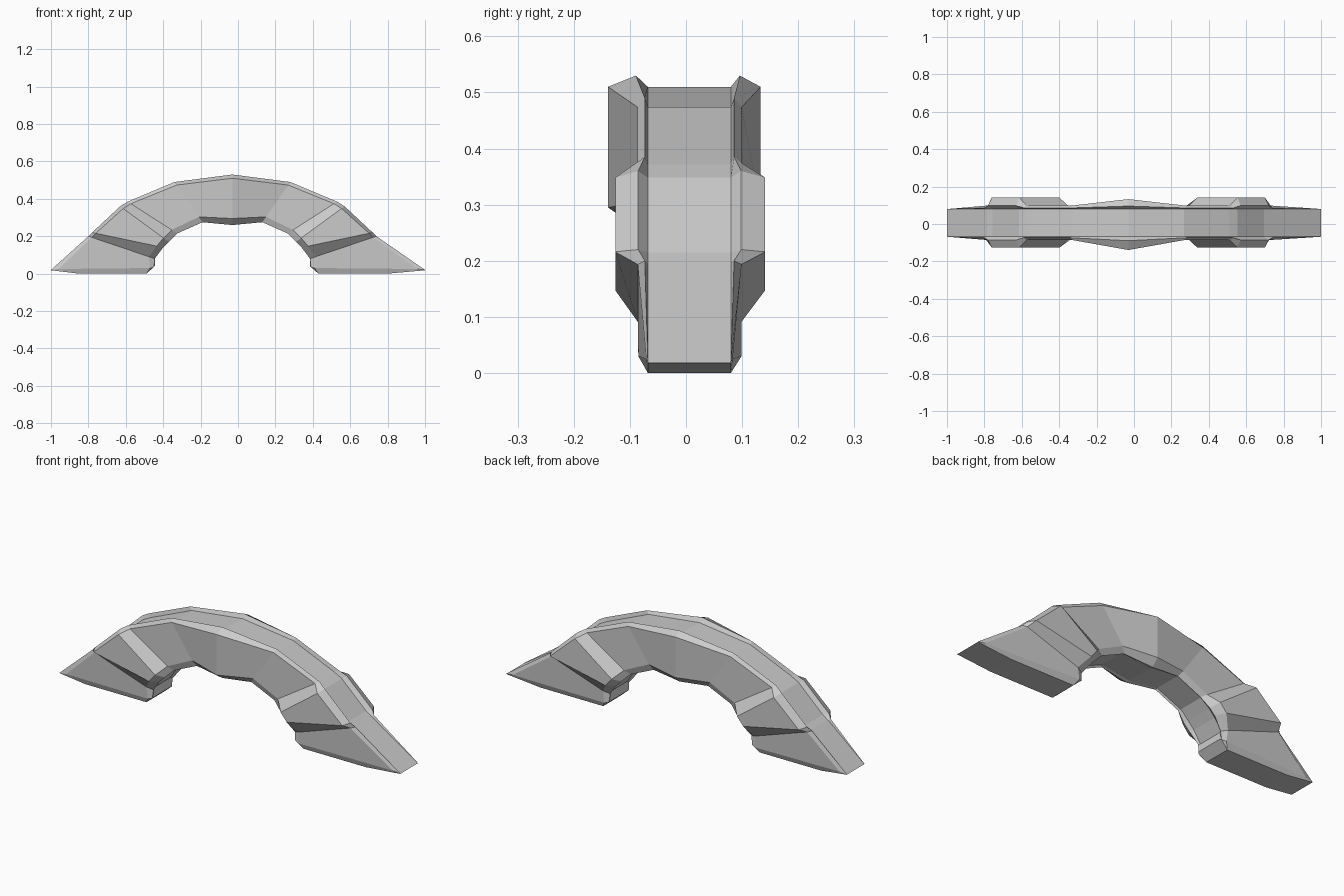
import bpy, bmesh
from mathutils import Vector

if "Cube" in bpy.data.objects:
    bpy.data.objects.remove(bpy.data.objects["Cube"])

AXIS = -0.03      # x of the crown
YF, YB = -0.068, 0.08   # edges of the central strip

# stations from right foot to crown:
# outer x, z, inner x, z, front width, back width, raised lip outer, lip inner
half = [
    (0.74, 0.20, 0.385, 0.08, 0.086, 0.099, 0.015, 0.010),
    (0.72, 0.22, 0.340, 0.14, 0.126, 0.141, 0.025, 0.015),
    (0.57, 0.36, 0.310, 0.17, 0.126, 0.141, 0.020, 0.015),
    (0.53, 0.385, 0.265, 0.215, 0.086, 0.099, 0.025, 0.015),
    (0.28, 0.49, 0.130, 0.275, 0.086, 0.099, 0.020, 0.010),
]
crown = (AXIS, 0.53, AXIS, 0.26, 0.139, 0.133, 0.02, 0.0)


def flip(s):
    return (2 * AXIS - s[0], s[1], 2 * AXIS - s[2], s[3], *s[4:])


def ring(s):
    """Chamfered section with small raised lips beside the central strip."""
    ox, oz, ix, iz, wf, wb, lo, li = s
    o, i = Vector((ox, 0, oz)), Vector((ix, 0, iz))
    d = (o - i).normalized()
    pts = []

    def side(y0, yw):
        yl = y0 + (yw - y0) * 0.3
        return [(i + d * li, y0), (i, yl), (i + d * 0.035, yw),
                (o - d * 0.02, yw), (o, yl), (o - d * lo, y0)]

    for p, y in side(YF, -wf) + side(YB, wb)[::-1]:
        pts.append(Vector((p.x, y, p.z)))
    return pts


def foot(sign):
    """Bottom and lower-edge rings of a foot."""
    tip = sign
    toe, heel = (0.8, 0.43) if sign > 0 else (-0.85, -0.49)
    lip = 0.39 if sign > 0 else -0.45
    flat, edge = [], []
    for y0, yw, rev in ((YF, -0.085, False), (YB, 0.099, True)):
        f = [(heel, y0, 0)] * 3 + [(toe, y0, 0)] * 3
        e = [(lip - sign * .005, y0, .04), (lip, (y0 + yw) / 2, .035),
             (lip + sign * .02, yw, .03), (tip * 0.96, y0 * 1.04, .025),
             (tip, y0, .02), (tip, y0, .018)]
        flat += f[::-1] if rev else f
        edge += e[::-1] if rev else e
    return [[Vector(p) for p in flat], [Vector(p) for p in edge]]


# arch: loft all rings from right foot to left foot
rings = foot(1) + [ring(s) for s in half] + [ring(crown)]
rings += [ring(flip(s)) for s in reversed(half)] + foot(-1)[::-1]

bm = bmesh.new()
loops = [[bm.verts.new(p) for p in r] for r in rings]
for a, b in zip(loops, loops[1:]):
    n = len(a)
    for k in range(n):
        bm.faces.new((a[k], a[(k + 1) % n], b[(k + 1) % n], b[k]))
bm.faces.new(loops[0])
bm.faces.new(loops[-1][::-1])
bmesh.ops.remove_doubles(bm, verts=bm.verts, dist=0.0005)
bmesh.ops.dissolve_degenerate(bm, dist=0.0002, edges=bm.edges)
bmesh.ops.recalc_face_normals(bm, faces=bm.faces)

mesh = bpy.data.meshes.new("stone_arch")
bm.to_mesh(mesh)
bm.free()
arch = bpy.data.objects.new("stone_arch", mesh)
bpy.context.collection.objects.link(arch)
